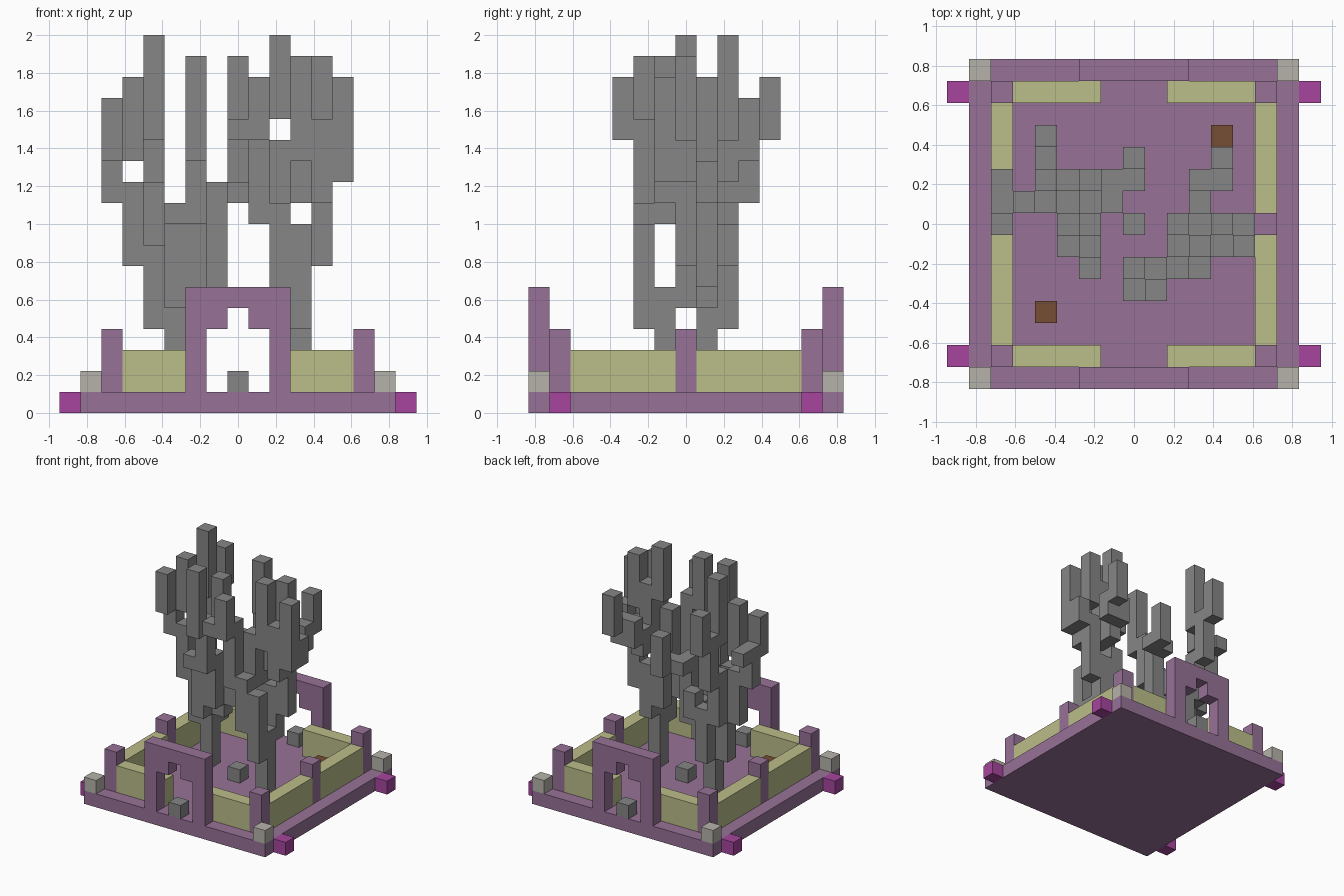
import bpy
import bmesh
from mathutils import Matrix, Vector

if "Cube" in bpy.data.objects:
    bpy.data.objects.remove(bpy.data.objects["Cube"], do_unlink=True)

UNIT = 1 / 9  # edge of one building block


def material(name, rgb):
    mat = bpy.data.materials.new(name)
    mat.use_nodes = True
    color = (*rgb, 1)
    mat.diffuse_color = color
    mat.node_tree.nodes["Principled BSDF"].inputs["Base Color"].default_value = color
    return mat


purple = material("dusty purple", (0.31, 0.17, 0.31))
yellow = material("pale olive", (0.50, 0.51, 0.25))
grey = material("stone grey", (0.24, 0.24, 0.24))
beige = material("warm light grey", (0.47, 0.45, 0.40))
magenta = material("magenta", (0.38, 0.06, 0.34))
brown = material("brown", (0.18, 0.075, 0.035))


def build(name, mat, boxes):
    """Join boxes given by inclusive cell ranges in x and y, and bottom/top levels."""
    bm = bmesh.new()
    for x0, x1, y0, y1, bottom, top in boxes:
        size = Vector((x1 - x0 + 1, y1 - y0 + 1, top - bottom)) * UNIT
        centre = Vector((x0 + x1, y0 + y1, bottom + top)) * UNIT / 2
        bmesh.ops.create_cube(
            bm, size=1, matrix=Matrix.Translation(centre) @ Matrix.Diagonal((*size, 1)))
    mesh = bpy.data.meshes.new(name)
    bm.to_mesh(mesh)
    bm.free()
    mesh.materials.append(mat)
    obj = bpy.data.objects.new(name, mesh)
    bpy.context.collection.objects.link(obj)
    return obj


def column(x, y, bottom, top):
    return (x, x, y, y, bottom, top)


# Floor slab and the corner blocks around it
SIDES = (-1, 1)
build("floor_slab", purple, [(-7, 7, -7, 7, 0, 1)])
build("corner_feet", magenta, [column(8 * a, 6 * b, 0, 1) for a in SIDES for b in SIDES])
build("corner_caps", beige, [column(7 * a, 7 * b, 1, 2) for a in SIDES for b in SIDES])

# Low walls between posts
walls = []
for a in SIDES:
    walls += [(2, 5, 6 * a, 6 * a, 1, 3), (-5, -2, 6 * a, 6 * a, 1, 3)]
    walls += [(6 * a, 6 * a, 1, 5, 1, 3), (6 * a, 6 * a, -5, -1, 1, 3)]
build("low_walls", yellow, walls)
build("wall_posts", purple, [column(6 * a, 6 * b, 1, 4) for a in SIDES for b in (-1, 0, 1)])

# Gates with stepped arches, front and back
for name, y in (("front_gate", -7), ("back_gate", 7)):
    parts = [(-2, 2, y, y, 5, 6)]
    for a in SIDES:
        parts += [column(2 * a, y, 1, 5), column(a, y, 4, 5)]
    build(name, purple, parts)

# Single blocks on the floor
build("path_stones", grey, [column(0, y, 1, 2) for y in (-7, 0, 7)])
build("floor_crates", brown, [column(4 * a, 4 * a, 1, 2) for a in SIDES])

# Left and right branching trees: each branch is x, y, bottom, top
trunk_a = [(-3, 1, 1, 6), (-4, 1, 4, 8), (-3, 2, 4, 8), (-3, 0, 5, 9), (-2, 1, 5, 8)]
west_branches = [
    (-5, 1, 7, 11), (-6, 1, 10, 13), (-6, 0, 12, 15), (-5, 1, 12, 16), (-6, 2, 12, 13),
]
north_branches = [
    (-4, 2, 7, 11), (-4, 3, 10, 14), (-4, 4, 13, 16), (-4, 2, 13, 18),
    (-2, 2, 7, 9), (-1, 1, 6, 11), (-1, 2, 10, 11), (0, 2, 10, 11), (0, 3, 10, 13),
]
south_branches = [
    (-2, 0, 6, 10), (-3, -1, 9, 10), (-2, -1, 9, 13), (-2, -2, 12, 17),
]
build("west_tree", grey, [
    column(*b) for b in trunk_a + west_branches + north_branches + south_branches])

trunk_b = [(3, -1, 1, 6), (3, -2, 4, 9), (3, 0, 5, 9)]
front_branches = [
    (2, -2, 6, 10), (1, -2, 9, 14), (0, -2, 13, 17), (1, -3, 13, 16), (0, -3, 13, 14),
    (2, -1, 9, 13),
]
side_branches = [
    (4, 0, 7, 12), (4, -1, 10, 14), (5, 0, 11, 13), (5, -1, 11, 16), (4, 0, 13, 17),
    (3, -1, 12, 17), (3, 0, 10, 15), (2, 0, 14, 18), (2, 0, 6, 10),
]
rear_branches = [
    (3, 1, 10, 12), (3, 2, 11, 13), (4, 2, 11, 13), (4, 3, 12, 15),
]
build("east_tree", grey, [
    column(*b) for b in trunk_b + front_branches + side_branches + rear_branches])
